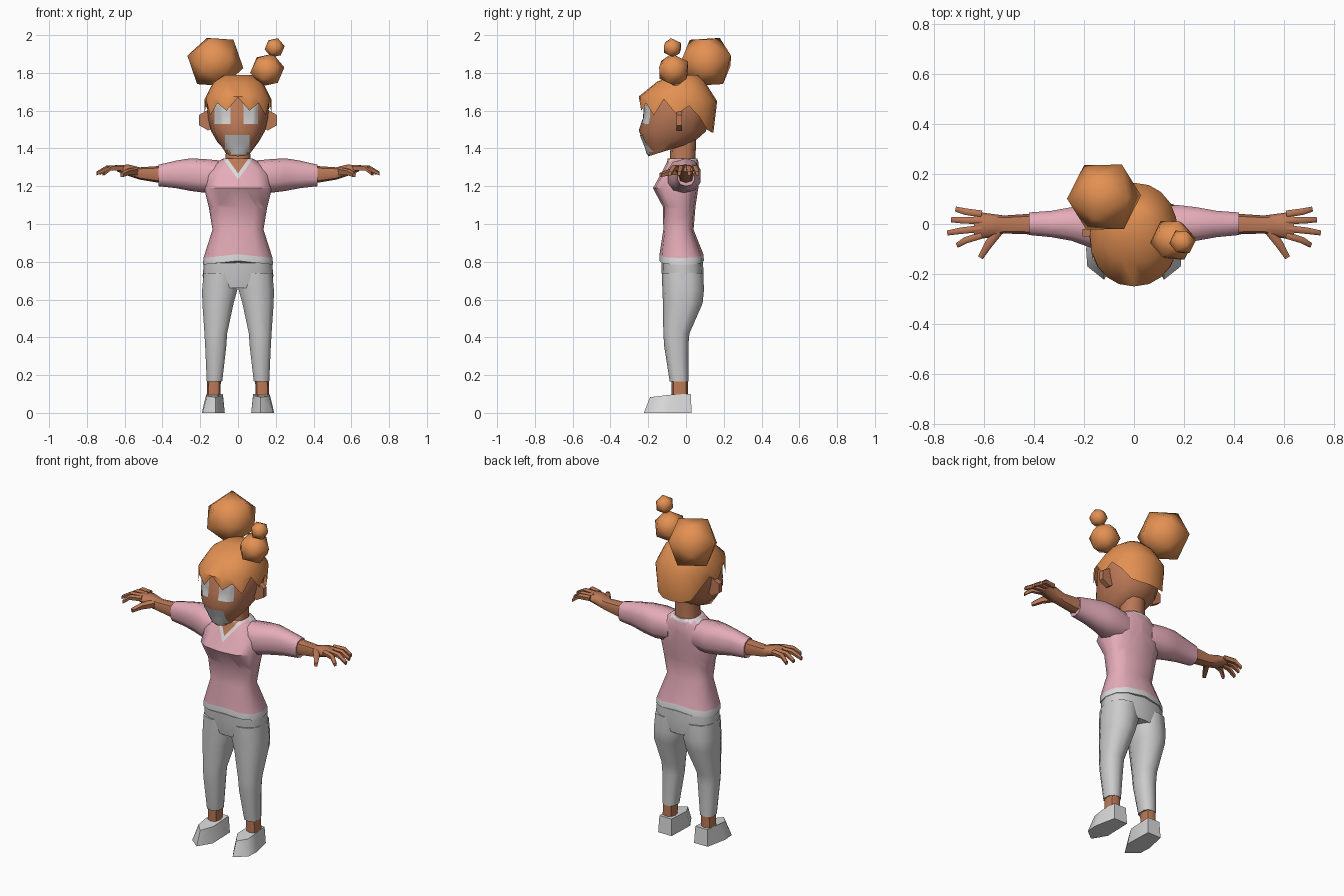
import bpy, bmesh, math
from mathutils import Vector, Matrix
from mathutils.bvhtree import BVHTree

if "Cube" in bpy.data.objects:
    bpy.data.objects.remove(bpy.data.objects["Cube"])


def material(name, r, g, b):
    m = bpy.data.materials.new(name)
    m.diffuse_color = (r, g, b, 1)
    m.use_nodes = True
    m.node_tree.nodes["Principled BSDF"].inputs["Base Color"].default_value = m.diffuse_color
    return m


SKIN = material("skin", 0.50, 0.19, 0.095)
HAIR = material("ginger_hair", 0.77, 0.28, 0.085)
SHIRT = material("pink_cloth", 0.78, 0.41, 0.48)
GREY = material("grey_cloth", 0.60, 0.60, 0.60)
WHITE = material("pale_trim", 0.70, 0.70, 0.70)


def finish(name, bm, *mats, angle=50):
    bmesh.ops.recalc_face_normals(bm, faces=bm.faces[:])
    me = bpy.data.meshes.new(name)
    bm.to_mesh(me)
    bm.free()
    for m in mats:
        me.materials.append(m)
    ob = bpy.data.objects.new(name, me)
    bpy.context.collection.objects.link(ob)
    bpy.ops.object.select_all(action='DESELECT')
    ob.select_set(True)
    bpy.context.view_layer.objects.active = ob
    bpy.ops.object.shade_smooth_by_angle(angle=math.radians(angle))
    return ob


def spow(v, e):
    return math.copysign(abs(v) ** e, v)


def loft(rings, n=12, e=0.8, axis='z', side=1, last_w=None):
    """Skin closed rings (u0, u1, v0, v1, w_front[, w_back]); last_w overrides w of the last ring."""
    bm = bmesh.new()
    loops = []
    for k, r in enumerate(rings):
        u0, u1, v0, v1, w0 = r[:5]
        w1 = r[5] if len(r) > 5 else w0
        loop = []
        for i in range(n):
            t = 2 * math.pi * i / n
            a, b = spow(math.sin(t), e), -spow(math.cos(t), e)
            u = (u0 + u1) / 2 + a * (u1 - u0) / 2
            v = (v0 + v1) / 2 + b * (v1 - v0) / 2
            w = w0 + (w1 - w0) * (b + 1) / 2
            if last_w and k == len(rings) - 1:
                w = last_w[min(i, n - i)]
            p = (u, v, w) if axis == 'z' else (w, u, v)
            loop.append(bm.verts.new((p[0] * side, p[1], p[2])))
        loops.append(loop)
    for a, b in zip(loops, loops[1:]):
        for i in range(n):
            j = (i + 1) % n
            bm.faces.new((a[i], a[j], b[j], b[i]))
    bm.faces.new(loops[0])
    if not last_w:
        bm.faces.new(loops[-1])
    return bm


def sym(hw, *rest):
    return (-hw, hw) + rest


# Shirt body, with the V collar and hem cut into it
bm = loft([sym(.185, -.14, .095, .785), sym(.183, -.14, .092, .82), sym(.135, -.12, .04, .97),
           sym(.155, -.122, .05, 1.09), sym(.18, -.175, .065, 1.19), sym(.17, -.125, .07, 1.28),
           sym(.11, -.10, .065, 1.33), sym(.075, -.097, .06, 1.348)], e=.75)
for v in bm.verts:
    if v.co.z < .83:
        v.co.z += .02 * (1 - abs(v.co.x) / .185)
for z in (1.235, 1.268):
    for s in (-1, 1):
        bmesh.ops.bisect_plane(bm, geom=bm.verts[:] + bm.edges[:] + bm.faces[:],
                               plane_co=(0, 0, z), plane_no=(s * 1.4, 0, -1))
for f in bm.faces:
    c = f.calc_center_median()
    h = c.z - 1.4 * abs(c.x)
    if c.z < .835 or (c.y > -.01 and c.z > 1.335):
        f.material_index = 1
    elif c.y < -.03 and c.z > 1.2 and h > 1.235:
        f.material_index = 2 if h > 1.268 else 1
finish("shirt_body", bm, SHIRT, WHITE, SKIN)

# Neck
finish("neck", loft([sym(.075, -.09, .055, 1.28), sym(.068, -.085, .05, 1.35),
                     sym(.065, -.08, .055, 1.47)], n=10), SKIN)

# Hips
finish("trouser_hips", loft([sym(.178, -.132, .088, .82), sym(.187, -.128, .094, .73),
                             sym(.184, -.115, .085, .66)], e=.75), GREY)


def finger(points, radii):
    """Bent finger: square tube through the given points."""
    bm = bmesh.new()
    d = Vector(points[-1]) - Vector(points[0])
    across = d.cross(Vector((0, 0, 1))).normalized()
    loops = []
    for p, r in zip(points, radii):
        o = Vector(p)
        loops.append([bm.verts.new(o + across * r * a + Vector((0, 0, r * b)))
                      for a, b in ((1, .5), (.5, 1), (-.5, 1), (-1, .5), (-.7, -1), (.7, -1))])
    for a, b in zip(loops, loops[1:]):
        for i in range(6):
            j = (i + 1) % 6
            bm.faces.new((a[i], a[j], b[j], b[i]))
    bm.faces.new(loops[0])
    bm.faces.new(loops[-1])
    return bm


for s, tag in ((-1, "left"), (1, "right")):
    # Trouser leg, ankle and shoe
    finish("trouser_leg_" + tag, loft([
        (.0, .185, -.128, .092, .74), (.0, .194, -.125, .095, .65), (.02, .192, -.122, .088, .58),
        (.055, .18, -.12, .018, .42), (.06, .176, -.115, .012, .35),
        (.082, .167, -.086, .012, .165)], n=10, side=s), GREY)
    finish("ankle_" + tag, loft([(.09, .163, -.078, .01, .19), (.094, .165, -.076, .01, .08)],
                                n=8, side=s), SKIN)
    bm = bmesh.new()
    sole = [(.075, .03), (.165, .03), (.192, -.10), (.187, -.17), (.12, -.223), (.07, -.14)]
    top = [(.08, .025), (.16, .025), (.168, -.07), (.165, -.14), (.12, -.19), (.08, -.12)]
    lo = [bm.verts.new((x * s, y, 0)) for x, y in sole]
    hi = [bm.verts.new((x * s, y, .1 + min(0, y + .05) * .12)) for x, y in top]
    for i in range(6):
        j = (i + 1) % 6
        bm.faces.new((lo[i], lo[j], hi[j], hi[i]))
    bm.faces.new(lo)
    bm.faces.new(hi)
    finish("shoe_" + tag, bm, WHITE)

    # Sleeve, forearm with palm, fingers
    finish("sleeve_" + tag, loft([
        (-.09, .065, 1.17, 1.335, .08), (-.10, .08, 1.165, 1.343, .17), (-.07, .07, 1.175, 1.348, .25),
        (-.055, .055, 1.19, 1.335, .33), (-.046, .048, 1.20, 1.314, .42)],
        n=10, axis='x', side=s), SHIRT)
    finish("forearm_" + tag, loft([
        (-.042, .042, 1.215, 1.308, .40), (-.038, .034, 1.235, 1.30, .52),
        (-.055, .042, 1.255, 1.315, .58), (-.062, .05, 1.278, 1.31, .64)],
        n=8, axis='x', side=s), SKIN)
    for k, (y0, xt, yt) in enumerate(((.04, .715, .06), (.013, .733, .017),
                                      (-.018, .748, -.036), (-.045, .71, -.086))):
        pts = [(.61 * s, y0, 1.298), ((.6 + xt) / 2 * s + .02 * s, (y0 + yt) / 2, 1.297),
               (xt * s, yt, 1.268)]
        finish(f"finger_{k + 1}_{tag}", finger(pts, (.014, .013, .010)), SKIN)
    finish("thumb_" + tag, finger([(.545 * s, -.03, 1.28), (.585 * s, -.085, 1.275),
                                   (.615 * s, -.135, 1.26)], (.02, .016, .011)), SKIN)

    # Ear
    bm = bmesh.new()
    bmesh.ops.create_cone(bm, cap_ends=True, segments=6, radius1=.055, radius2=.055, depth=.03,
                          matrix=Matrix.Translation((.158 * s, -.035, 1.55))
                          @ Matrix.Rotation(math.pi / 2, 4, 'X'))
    finish("ear_" + tag, bm, SKIN)

# Head
bm = loft([sym(.085, -.20, .03, 1.358, 1.43), sym(.11, -.22, .06, 1.42, 1.45),
           sym(.143, -.25, .105, 1.495, 1.49), sym(.158, -.228, .12, 1.56),
           sym(.165, -.222, .14, 1.64), sym(.13, -.17, .11, 1.72)], e=.85)
for v in bm.verts:          # narrow the underside of the chin
    if v.co.z < 1.40:
        v.co.x *= .85
bm.normal_update()
tree = BVHTree.FromBMesh(bm)
finish("head", bm, SKIN)


def face_plate(name, x0, x1, z0, z1, n=8):
    """Thin patch laid on the front of the head."""
    bm = bmesh.new()
    grid = {}
    for i in range(n + 1):
        for j in range(n + 1):
            x, z = x0 + (x1 - x0) * i / n, z0 + (z1 - z0) * j / n
            hit = tree.ray_cast(Vector((x, -1, z)), Vector((0, 1, 0)))[0]
            if hit:
                grid[i, j] = bm.verts.new((x, hit.y - .005, z))
    for i in range(n):
        for j in range(n):
            q = [grid.get(c) for c in ((i, j), (i + 1, j), (i + 1, j + 1), (i, j + 1))]
            if all(q):
                bm.faces.new(q)
    finish(name, bm, GREY)


face_plate("eye_left", -.125, -.04, 1.53, 1.665)
face_plate("eye_right", .03, .107, 1.53, 1.665)
face_plate("mouth", -.07, .062, 1.368, 1.47)

# Hair cap with a jagged fringe
finish("hair_cap", loft([sym(.07, -.06, .06, 1.79), sym(.13, -.155, .10, 1.752),
                         sym(.176, -.25, .165, 1.675, 1.65), sym(.178, -.246, .145, 1.6)],
                        n=20, e=.92,
                        last_w=[1.67, 1.60, 1.64, 1.575, 1.66, 1.58, 1.625, 1.57, 1.50, 1.485, 1.485]),
       HAIR)

# Hair buns
for name, co, r, rot in (("large_bun", (-.12, .108, 1.858), .152, (.5, -.5, .3)),
                         ("small_bun_lower", (.155, -.065, 1.815), .092, (.2, .3, .2)),
                         ("small_bun_upper", (.194, -.072, 1.933), .054, (.2, .3, .2))):
    bm = bmesh.new()
    bmesh.ops.create_icosphere(bm, subdivisions=1, radius=r)
    for i, ax in enumerate('XYZ'):
        bmesh.ops.rotate(bm, verts=bm.verts[:], matrix=Matrix.Rotation(rot[i], 3, ax))
    bmesh.ops.translate(bm, verts=bm.verts[:], vec=co)
    finish(name, bm, HAIR)
